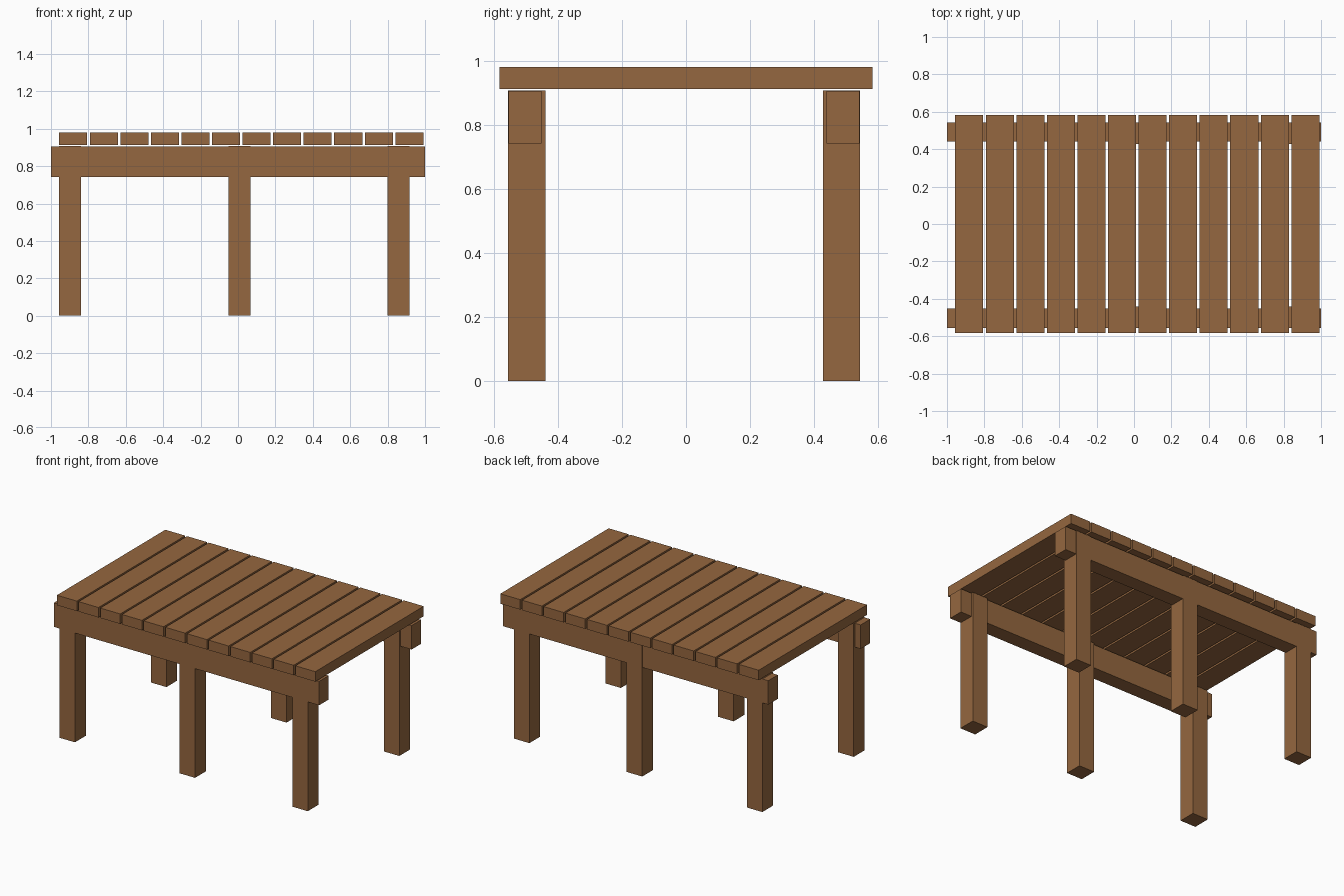
import bpy

if "Cube" in bpy.data.objects:
    bpy.data.objects.remove(bpy.data.objects["Cube"])

wood = bpy.data.materials.new("wood")
wood.diffuse_color = (0.30, 0.135, 0.05, 1)
wood.use_nodes = True
wood.node_tree.nodes["Principled BSDF"].inputs["Base Color"].default_value = wood.diffuse_color


def box(name, x0, x1, y0, y1, z0, z1):
    """Box spanning the given extents."""
    bpy.ops.mesh.primitive_cube_add(size=1)
    ob = bpy.context.object
    ob.name = name
    ob.location = ((x0 + x1) / 2, (y0 + y1) / 2, (z0 + z1) / 2)
    ob.scale = (x1 - x0, y1 - y0, z1 - z0)
    bpy.ops.object.transform_apply(location=True, rotation=False, scale=True)
    ob.data.materials.append(wood)
    return ob


# Table top: twelve separate planks
for i in range(12):
    x = -0.956 + i * 0.1634
    box(f"plank_{i + 1}", x, x + 0.15, -0.584, 0.583, 0.913, 0.981)

# Long beams and three legs on each side, legs nearly flush with the beam
for side, beam_y, leg_y in (("front", (-0.555, -0.452), (-0.557, -0.440)),
                            ("back", (0.440, 0.543), (0.428, 0.544))):
    box(f"{side}_beam", -1.0, 1.0, *beam_y, 0.743, 0.906)
    for pos, x in (("left", -0.956), ("middle", -0.051), ("right", 0.799)):
        box(f"{side}_{pos}_leg", x, x + 0.117, *leg_y, 0.0, 0.908)
